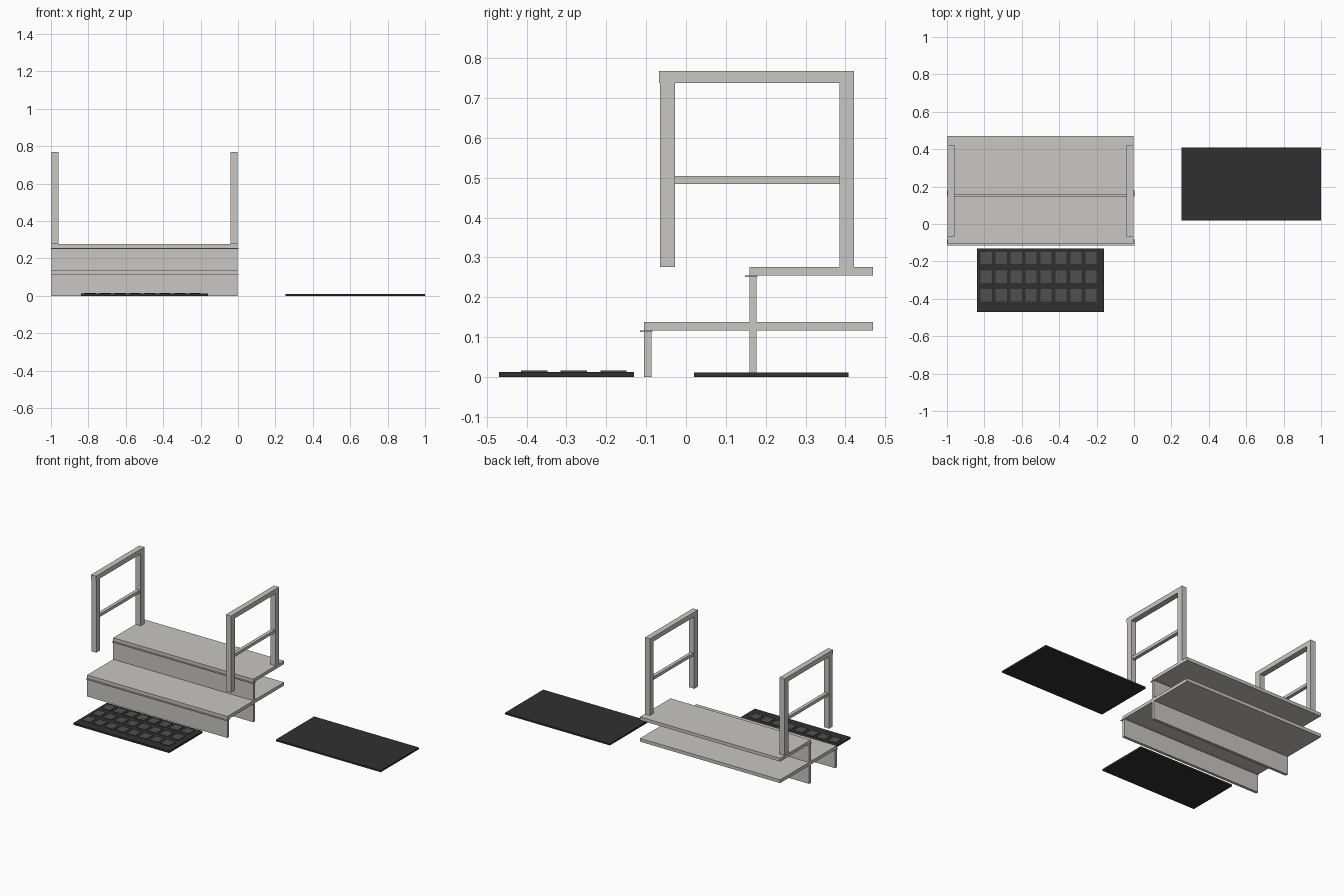
import bpy, bmesh
from mathutils import Matrix, Vector

if "Cube" in bpy.data.objects:
    bpy.data.objects.remove(bpy.data.objects["Cube"])


def material(name, r, g, b):
    m = bpy.data.materials.new(name)
    m.diffuse_color = (r, g, b, 1)
    m.use_nodes = True
    m.node_tree.nodes["Principled BSDF"].inputs["Base Color"].default_value = m.diffuse_color
    return m


stone = material("pale_grey", 0.58, 0.57, 0.54)
rubber = material("dark_rubber", 0.03, 0.03, 0.03)
tread_rubber = material("stud_rubber", 0.08, 0.08, 0.08)


def boxes(name, mat, *ranges):
    """One object made of boxes, each given as (x0, x1, y0, y1, z0, z1)."""
    bm = bmesh.new()
    for x0, x1, y0, y1, z0, z1 in ranges:
        centre = Vector((x0 + x1, y0 + y1, z0 + z1)) / 2
        size = Matrix.Diagonal((x1 - x0, y1 - y0, z1 - z0, 1))
        bmesh.ops.create_cube(bm, size=1, matrix=Matrix.Translation(centre) @ size)
    mesh = bpy.data.meshes.new(name)
    bm.to_mesh(mesh)
    bm.free()
    mesh.materials.append(mat)
    ob = bpy.data.objects.new(name, mesh)
    bpy.context.collection.objects.link(ob)
    return ob


# Two steps: riser, tread and thin nosing strip under each tread lip
for label, front, top in (("lower", -0.105, 0.138), ("upper", 0.159, 0.276)):
    boxes(label + "_tread", stone, (-0.998, -0.002, front, 0.47, top - 0.021, top))
    boxes(label + "_riser", stone, (-0.998, -0.002, front, front + 0.018, 0, top - 0.021))
    boxes(label + "_nosing", stone,
          (-1, 0.002, front - 0.011, front + 0.021, top - 0.025, top - 0.021))

# Handrail frames at both ends of the steps
for label, x0 in (("left", -0.997), ("right", -0.039)):
    x1 = x0 + 0.036
    boxes(label + "_front_post", stone, (x0, x1, -0.065, -0.028, 0.276, 0.738))
    boxes(label + "_rear_post", stone, (x0, x1, 0.385, 0.422, 0.276, 0.738))
    boxes(label + "_top_rail", stone, (x0, x1, -0.068, 0.422, 0.738, 0.768))
    boxes(label + "_middle_rail", stone,
          (x0 + 0.007, x1 - 0.007, -0.028, 0.385, 0.485, 0.504))

# Studded mat in front of the steps
boxes("studded_mat", rubber, (-0.84, -0.16, -0.47, -0.13, 0, 0.012))
studs = []
for i in range(8):
    for j in range(3):
        x, y = -0.79 + 0.08 * i, -0.381 + 0.0995 * j
        studs.append((x - 0.03, x + 0.03, y - 0.033, y + 0.033, 0.012, 0.016))
boxes("mat_studs", tread_rubber, *studs)

# Plain mat to the right
boxes("plain_mat", rubber, (0.255, 1.0, 0.02, 0.408, 0, 0.011))
